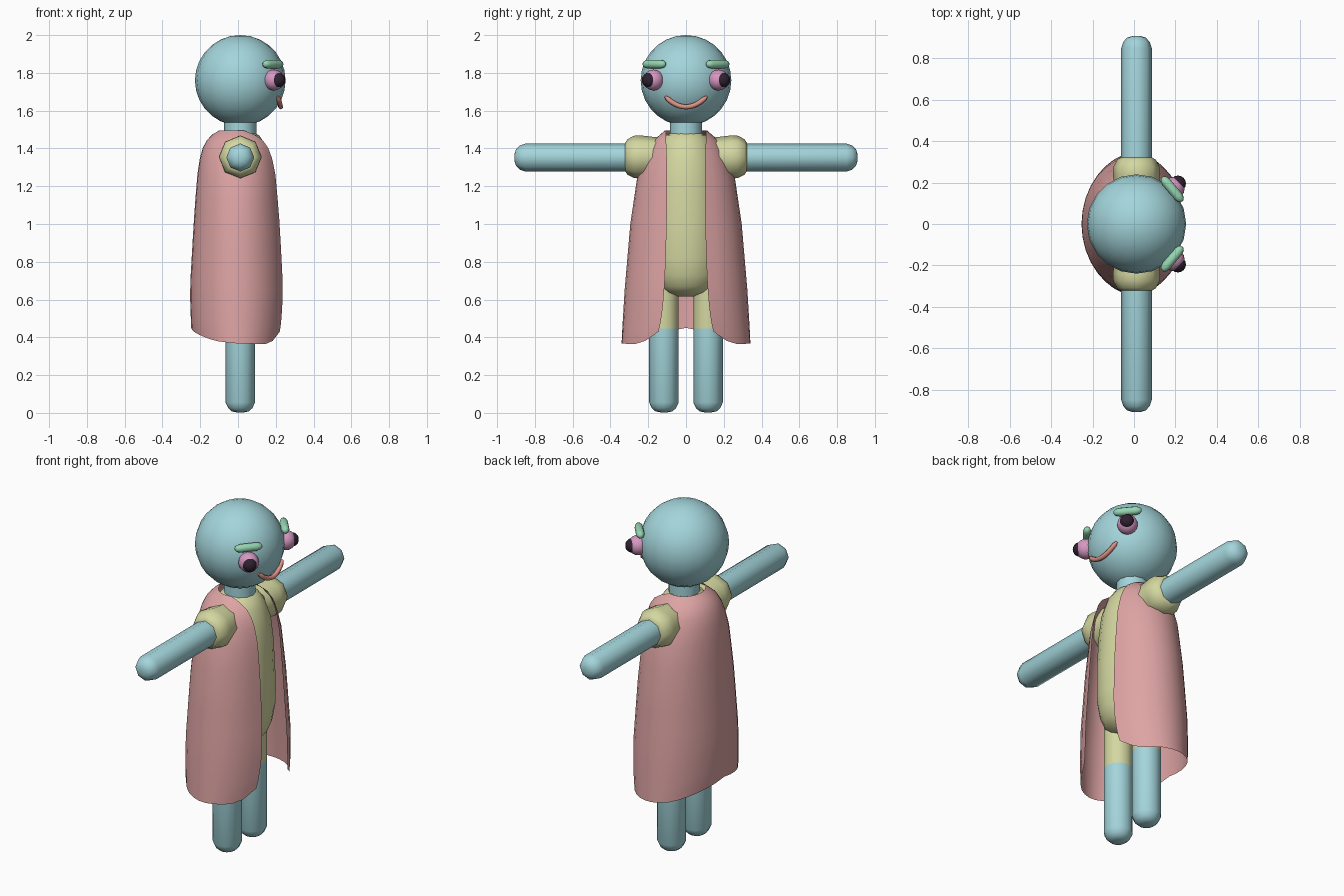
import bpy, bmesh, math
from mathutils import Vector, Matrix

if "Cube" in bpy.data.objects:
    bpy.data.objects.remove(bpy.data.objects["Cube"])


def material(name, r, g, b):
    lin = [((c / 255 + 0.055) / 1.055) ** 2.4 for c in (r, g, b)]
    m = bpy.data.materials.new(name)
    m.diffuse_color = (*lin, 1)
    m.use_nodes = True
    m.node_tree.nodes["Principled BSDF"].inputs["Base Color"].default_value = m.diffuse_color
    return m


BLUE = material("pale blue skin", 163, 213, 219)
YELLOW = material("pale yellow cloth", 212, 215, 160)
ROSE = material("rose cape", 221, 163, 163)
PINK = material("pink eye", 214, 152, 194)
DARK = material("dark pupil", 48, 33, 48)
GREEN = material("green brow", 150, 214, 178)
CORAL = material("coral mouth", 222, 146, 134)


def finish(name, bm, mat, angle=60):
    me = bpy.data.meshes.new(name)
    bm.to_mesh(me)
    bm.free()
    ob = bpy.data.objects.new(name, me)
    bpy.context.collection.objects.link(ob)
    me.materials.append(mat)
    bpy.ops.object.select_all(action='DESELECT')
    ob.select_set(True)
    bpy.context.view_layer.objects.active = ob
    bpy.ops.object.shade_smooth_by_angle(angle=math.radians(angle))
    return ob


def lathe(name, profile, mat, origin=(0, 0, 0), axis=(0, 0, 1), segs=8, squash=(1, 1)):
    """Revolve (distance, radius) points around an axis and close both ends."""
    bm = bmesh.new()
    rot = Vector((0, 0, 1)).rotation_difference(Vector(axis)).to_matrix().to_4x4()
    rings = []
    for t, r in profile:
        rings.append([bm.verts.new((r * squash[0] * math.cos(2 * math.pi * i / segs),
                                    r * squash[1] * math.sin(2 * math.pi * i / segs), t))
                      for i in range(segs)])
    for lo, hi in zip(rings, rings[1:]):
        for i in range(segs):
            k = (i + 1) % segs
            bm.faces.new((lo[i], lo[k], hi[k], hi[i]))
    bm.faces.new(rings[0][::-1])
    bm.faces.new(rings[-1])
    bm.transform(Matrix.Translation(origin) @ rot)
    return finish(name, bm, mat)


def ball(name, center, r, mat, u=16, v=12):
    bm = bmesh.new()
    bmesh.ops.create_uvsphere(bm, u_segments=u, v_segments=v, radius=r)
    bm.transform(Matrix.Translation(center))
    return finish(name, bm, mat)


def lerp_table(table, x):
    """Interpolate rows whose first entry rises."""
    if x <= table[0][0]:
        return table[0][1:]
    for p, q in zip(table, table[1:]):
        if x <= q[0]:
            f = (x - p[0]) / (q[0] - p[0])
            return [a + (b - a) * f for a, b in zip(p[1:], q[1:])]
    return table[-1][1:]


# head, neck and torso
ball("head", (0.012, 0, 1.76), 0.24, BLUE, 20, 14)
lathe("neck", [(1.4, 0.085), (1.57, 0.085)], BLUE, (0.012, 0, 0), segs=12)
lathe("torso", [(0.617, 0.05), (0.635, 0.115), (0.67, 0.155), (0.73, 0.18), (0.82, 0.195),
                (1.0, 0.195), (1.2, 0.185), (1.33, 0.17), (1.42, 0.14), (1.47, 0.105),
                (1.49, 0.06)], YELLOW, (0.01, 0, 0), segs=20, squash=(0.97, 1.0))

for s, side in ((-1, "right"), (1, "left")):
    # arm with rounded hand end, and sleeve
    lathe(side + "_arm", [(0.2, 0.074), (0.85, 0.074), (0.88, 0.064), (0.9, 0.045), (0.908, 0.02)],
          BLUE, (0.012, 0, 1.352), (0, s, 0), segs=8)
    lathe(side + "_sleeve", [(0.12, 0.10), (0.24, 0.114), (0.275, 0.112), (0.31, 0.094), (0.322, 0.075)],
          YELLOW, (0.012, 0, 1.355), (0, s, 0), segs=8)
    # leg and trouser
    lathe(side + "_leg", [(0.003, 0.02), (0.008, 0.045), (0.025, 0.064), (0.055, 0.078), (0.447, 0.078)],
          BLUE, (0.012, s * 0.117, 0), segs=12)
    lathe(side + "_trouser", [(0.447, 0.078), (0.75, 0.078)], YELLOW, (0.012, s * 0.117, 0), segs=12)
    # eye, pupil and brow
    ball(side + "_eye", (0.19, s * 0.172, 1.762), 0.055, PINK)
    ball(side + "_pupil", (0.212, s * 0.195, 1.762), 0.039, DARK)
    a, b = Vector((0.137, s * 0.225, 1.846)), Vector((0.233, s * 0.11, 1.846))
    n = (b - a).length
    lathe(side + "_brow", [(0, 0.008), (0.01, 0.018), (0.03, 0.023), (n - 0.03, 0.023),
                           (n - 0.01, 0.018), (n, 0.008)], GREEN, a, (b - a).normalized(), segs=10)

# smiling mouth: a swept tube with tapered ends
bm = bmesh.new()
N, K, previous = 16, 8, None
for i in range(N + 1):
    u = -1 + 2 * i / N
    c = Vector((0.226 - 0.014 * u * u, 0.11 * u, 1.62 + 0.055 * u * u))
    tangent = Vector((-0.028 * u, 0.11, 0.11 * u)).normalized()
    side_dir = Vector((1, 0, 0)).cross(tangent).normalized()
    out = tangent.cross(side_dir)
    r = 0.013 * (0.45 if abs(u) == 1 else 1)
    ring = [bm.verts.new(c + r * (math.cos(2 * math.pi * k / K) * out + math.sin(2 * math.pi * k / K) * side_dir))
            for k in range(K)]
    if previous:
        for k in range(K):
            m = (k + 1) % K
            bm.faces.new((previous[k], previous[m], ring[m], ring[k]))
    else:
        bm.faces.new(ring[::-1])
    previous = ring
bm.faces.new(previous)
bmesh.ops.recalc_face_normals(bm, faces=bm.faces)
finish("mouth", bm, CORAL)

# cape: open-fronted sheet; rows of height, depth, half width
SHAPE = [(0.365, 0.235, 0.342), (0.45, 0.248, 0.337), (0.65, 0.255, 0.325), (1.0, 0.235, 0.295),
         (1.25, 0.217, 0.258), (1.38, 0.197, 0.215), (1.44, 0.168, 0.177), (1.475, 0.135, 0.135),
         (1.495, 0.10, 0.112)]
GAP = [(0.365, 0.17), (0.41, 0.15), (0.5, 0.13), (0.64, 0.115), (0.8, 0.108), (1.0, 0.102),
       (1.3, 0.1), (1.495, 0.107)]
HEM = [(0, 0.43), (0.06, 0.385), (0.12, 0.365), (0.4, 0.367), (0.6, 0.38), (0.8, 0.415), (1, 0.45)]
bm = bmesh.new()
COLS = 28
LEVELS = [0, 0.04, 0.09, 0.16, 0.25, 0.35, 0.45, 0.56, 0.67, 0.78, 0.86, 0.91, 0.95, 0.98, 1]
grid = []
for f in LEVELS:
    row = []
    for i in range(COLS + 1):
        s = 1 - abs(1 - 2 * i / COLS)
        hem = lerp_table(HEM, s)[0]
        z = hem + (1.495 - hem) * f
        depth, width = lerp_table(SHAPE, z)
        gap = lerp_table(GAP, z)[0]
        start = math.asin(min(0.95, gap / width))
        ang = start + (2 * math.pi - 2 * start) * i / COLS
        row.append(bm.verts.new((depth * math.cos(ang), width * math.sin(ang), z)))
    grid.append(row)
for lo, hi in zip(grid, grid[1:]):
    for i in range(COLS):
        bm.faces.new((lo[i], lo[i + 1], hi[i + 1], hi[i]))
finish("cape", bm, ROSE)
